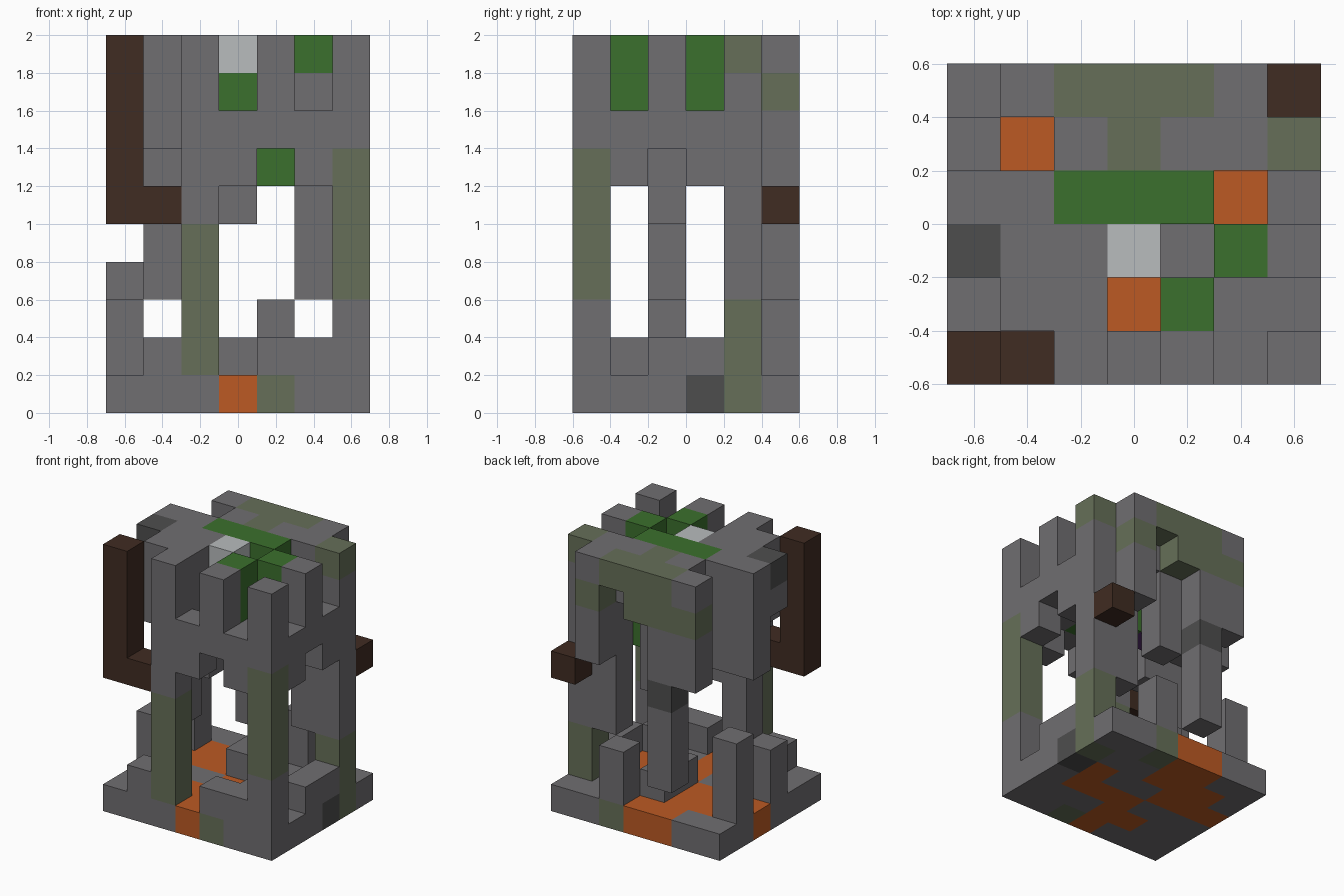
import bpy
import bmesh
from mathutils import Vector

if "Cube" in bpy.data.objects:
    bpy.data.objects.remove(bpy.data.objects["Cube"], do_unlink=True)

CELL = 0.2
COUNT = Vector((7, 6, 0))
cells = {}      # grid position -> [part name, material]


def make_material(name, *rgb):
    mat = bpy.data.materials.new(name)
    mat.use_nodes = True
    mat.diffuse_color = (*rgb, 1)
    shader = next(n for n in mat.node_tree.nodes if n.type == "BSDF_PRINCIPLED")
    shader.inputs["Base Color"].default_value = (*rgb, 1)
    shader.inputs["Roughness"].default_value = 0.9
    return mat


stone = make_material("grey stone", .162, .156, .165)
moss = make_material("mossy stone", .133, .159, .098)
dark = make_material("dark stone", .076, .076, .076)
wood = make_material("dark wood", .051, .025, .016)
clay = make_material("orange clay", .503, .102, .017)
leaf = make_material("green leaves", .044, .162, .026)
pale = make_material("pale stone", .479, .503, .509)
purple = make_material("purple crystal", .10, .03, .16)


def span(v):
    return range(v[0], v[1] + 1) if isinstance(v, tuple) else (v,)


def fill(part, mat, x, y, z):
    """Fill a block of grid cells; each axis is one index or a (low, high) pair."""
    for i in span(x):
        for j in span(y):
            for k in span(z):
                cells[i, j, k] = [part, mat]


def paint(mat, x, y, z):
    """Recolour cells that are already filled."""
    for i in span(x):
        for j in span(y):
            for k in span(z):
                if (i, j, k) in cells:
                    cells[i, j, k][1] = mat


# Floor slab with its clay path
fill("floor_slab", stone, (0, 6), (0, 5), 0)
paint(clay, (2, 3), 5, 0)
paint(clay, (1, 3), 4, 0)
paint(clay, (0, 2), 3, 0)
paint(clay, 5, (2, 3), 0)
paint(clay, (3, 4), 2, 0)
paint(clay, (2, 3), 1, 0)
paint(clay, 3, 0, 0)
paint(moss, 4, (0, 5), 0)
paint(stone, 4, (1, 1), 0)
paint(clay, 4, 2, 0)
paint(stone, 4, (3, 4), 0)
paint(moss, 6, 4, 0)
paint(dark, 6, 3, 0)

# Low broken walls and stumps on the floor
fill("low_wall", stone, 1, 0, 1)
fill("low_wall", stone, (4, 5), 0, 1)
fill("low_wall", stone, 5, 1, 1)
fill("low_wall", stone, 6, (2, 3), 1)
fill("low_wall", stone, 3, (3, 4), 1)
fill("right_stump", stone, 0, 2, (1, 2))
fill("right_back_stump", stone, 0, 4, (1, 3))
fill("back_stump", stone, 4, 5, (1, 2))

# Front pillars
fill("front_right_pillar", stone, 2, 0, (1, 9))
paint(moss, 2, 0, (1, 4))
fill("front_left_pillar", stone, 6, 0, (1, 9))
paint(moss, 6, 0, (3, 6))

# Front wall with battlements and a small arch
fill("front_wall", stone, 3, 0, (6, 7))
fill("front_wall", stone, 4, 0, (7, 9))
fill("front_wall", stone, 5, 0, (6, 7))

# Left wall, its back pillar and merlon
fill("left_wall", stone, 6, 1, (6, 7))
fill("left_wall", stone, 6, 2, (7, 9))
fill("left_wall", stone, 6, 3, (6, 7))
fill("left_wall", stone, 5, 1, 7)
fill("left_back_pillar", stone, 6, 4, (1, 9))
fill("left_back_pillar", stone, 5, 4, (3, 9))
paint(moss, 6, 4, (1, 2))
paint(moss, 6, 4, 9)

# Back wall with an open arch and a hanging pillar
fill("back_wall", stone, 1, 5, (6, 9))
fill("back_pillar", stone, 2, 5, (2, 7))
fill("back_wall", stone, 2, 5, (8, 9))
fill("back_wall", stone, 3, 5, (8, 9))
fill("back_wall", stone, 4, 5, 9)
fill("back_wall", stone, 5, 5, (6, 9))
paint(dark, 2, 5, 5)
paint(moss, (1, 3), 5, 8)
paint(moss, (2, 4), 5, 9)
paint(moss, 5, 5, 8)

# Right wall and its hanging pillar
fill("right_wall", stone, 0, 2, (8, 9))
paint(dark, 0, 2, 9)
fill("right_wall", stone, (0, 1), 3, (6, 9))
fill("right_wall", stone, 1, 1, (7, 9))
fill("right_pillar", stone, 1, 2, (3, 9))

# Upper inner masonry
fill("upper_masonry", stone, 2, 1, (6, 9))
fill("upper_masonry", stone, 2, 2, (5, 9))
fill("upper_masonry", stone, 2, 4, (6, 9))
fill("upper_masonry", stone, 3, 4, (5, 9))
fill("upper_masonry", stone, 4, 4, (8, 9))
fill("upper_masonry", stone, 4, 2, 7)
fill("upper_masonry", stone, 5, 2, (7, 8))
paint(moss, 3, 4, 9)

# Leafy core with a pale cap and a crystal beneath
fill("leaf_core", leaf, (2, 4), 3, (7, 9))
fill("leaf_core", leaf, 4, 3, 6)
fill("leaf_core", leaf, 3, 2, (7, 8))
fill("leaf_core", leaf, 4, 1, (7, 9))
fill("leaf_core", leaf, 5, 2, 9)
fill("pale_cap", pale, 3, 2, 9)
fill("crystal", purple, 3, 3, 6)

# Wooden post with its bracket, and the beam end at the back
fill("wood_post", wood, 0, 0, (5, 9))
fill("wood_post", wood, 1, 0, 5)
fill("wood_beam_end", wood, 6, 5, 5)


def exposed_faces(pos):
    """Yield the corner points of every face of a cell that meets open air."""
    for axis in range(3):
        for sign in (-1, 1):
            near = list(pos)
            near[axis] += sign
            if tuple(near) in cells:
                continue
            normal, u, v = Vector(), Vector(), Vector()
            normal[axis] = sign / 2
            u[(axis + 1) % 3] = sign / 2
            v[(axis + 2) % 3] = 1 / 2
            mid = Vector(pos) + Vector((.5, .5, .5)) + normal
            yield [(p - COUNT / 2) * CELL
                   for p in (mid - u - v, mid + u - v, mid + u + v, mid - u + v)]


# Turn every named part into one mesh object
for part in sorted({c[0] for c in cells.values()}):
    mesh = bpy.data.meshes.new(part)
    bm = bmesh.new()
    slots = []
    for pos, (owner, mat) in cells.items():
        if owner != part:
            continue
        if mat not in slots:
            slots.append(mat)
            mesh.materials.append(mat)
        for quad in exposed_faces(pos):
            face = bm.faces.new([bm.verts.new(p) for p in quad])
            face.material_index = slots.index(mat)
    bmesh.ops.remove_doubles(bm, verts=bm.verts, dist=CELL / 100)
    bm.to_mesh(mesh)
    bm.free()
    bpy.context.collection.objects.link(bpy.data.objects.new(part, mesh))
